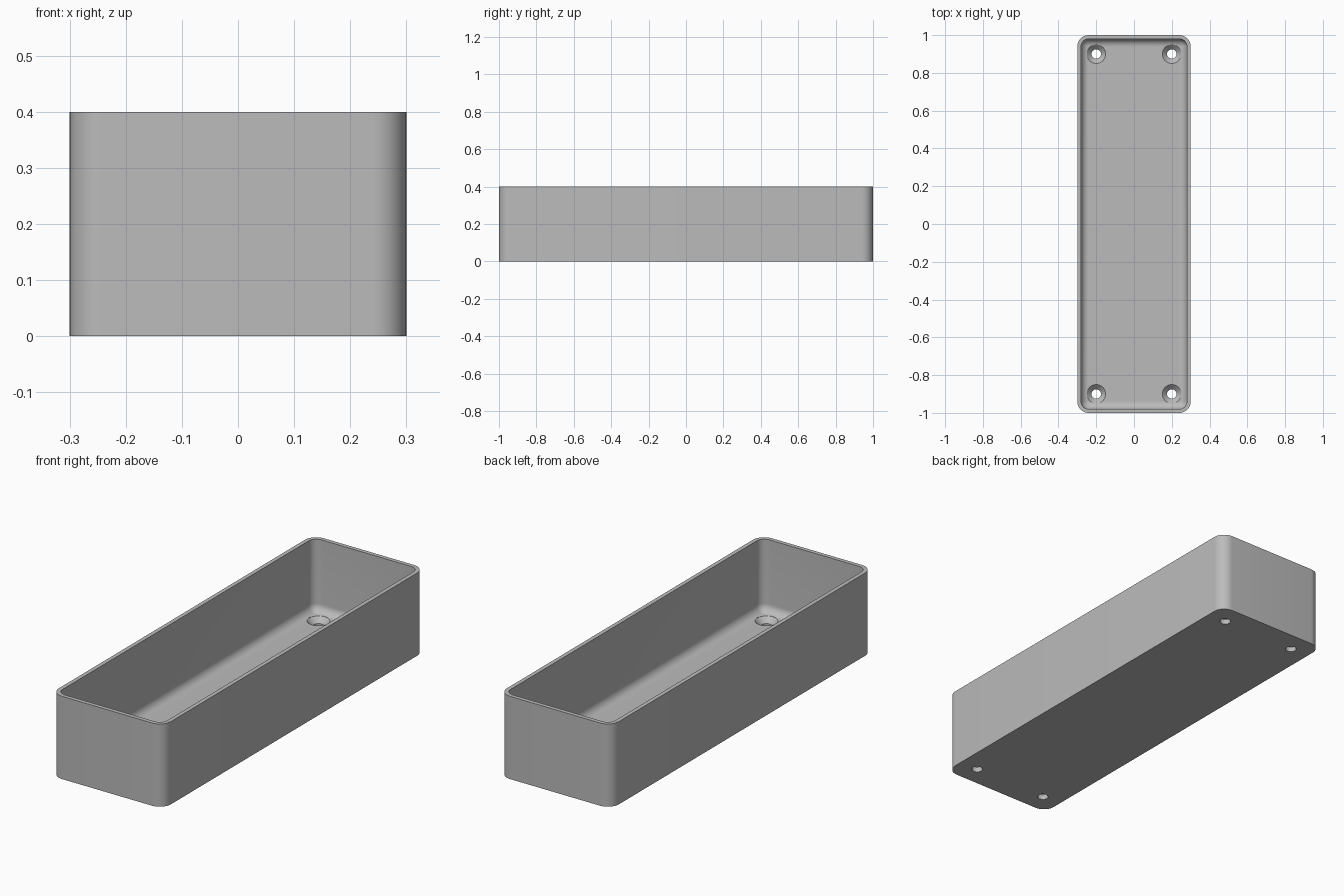
import bpy, bmesh
from math import sin, cos, pi, radians

cube = bpy.data.objects.get("Cube")
if cube:
    bpy.data.objects.remove(cube, do_unlink=True)

HALF_X, HALF_Y, HEIGHT = 0.3, 1.0, 0.4
CORNER, WALL, FLOOR, FILLET = 0.06, 0.02, 0.05, 0.04
STEPS = 10

grey = bpy.data.materials.new("plain grey")
grey.use_nodes = True
colour = (0.5, 0.5, 0.5, 1)
grey.diffuse_color = colour
grey.node_tree.nodes["Principled BSDF"].inputs["Base Color"].default_value = colour


def new_object(name, bm):
    bmesh.ops.recalc_face_normals(bm, faces=bm.faces)
    mesh = bpy.data.meshes.new(name)
    bm.to_mesh(mesh)
    bm.free()
    mesh.materials.append(grey)
    obj = bpy.data.objects.new(name, mesh)
    bpy.context.collection.objects.link(obj)
    return obj


def loft(name, rings):
    """Join equal-length rings of points and cap both ends."""
    bm = bmesh.new()
    loops = [[bm.verts.new(p) for p in ring] for ring in rings]
    n = len(loops[0])
    for low, high in zip(loops, loops[1:]):
        for i in range(n):
            j = (i + 1) % n
            bm.faces.new((low[i], low[j], high[j], high[i]))
    bm.faces.new(loops[0])
    bm.faces.new(loops[-1])
    bmesh.ops.remove_doubles(bm, verts=bm.verts, dist=0.0001)
    return new_object(name, bm)


def rounded_rectangle(inset, z):
    r = max(CORNER - inset, 0)
    points = []
    for quarter, (sx, sy) in enumerate(((1, 1), (-1, 1), (-1, -1), (1, -1))):
        for k in range(STEPS + 1):
            a = (quarter + k / STEPS) * pi / 2
            points.append((sx * (HALF_X - CORNER) + r * cos(a),
                           sy * (HALF_Y - CORNER) + r * sin(a), z))
    return points


def circle(x, y, r, z, n=32):
    return [(x + r * cos(2 * pi * i / n), y + r * sin(2 * pi * i / n), z)
            for i in range(n)]


# Tray: outer wall, rim, inner wall and filleted floor
rings = [rounded_rectangle(0, 0), rounded_rectangle(0, HEIGHT),
         rounded_rectangle(WALL, HEIGHT)]
for k in range(STEPS + 1):
    a = k / STEPS * pi / 2
    rings.append(rounded_rectangle(WALL + FILLET * (1 - cos(a)),
                                   FLOOR + FILLET * (1 - sin(a))))
tray = loft("tray", rings)

# Countersunk screw holes in the floor corners
hole_profile = ((0.025, -0.05), (0.025, 0.025), (0.05, FLOOR), (0.05, 0.12))
for x in (-0.2, 0.2):
    for y in (-0.9, 0.9):
        cutter = loft("hole_cutter", [circle(x, y, r, z) for r, z in hole_profile])
        cutter.hide_render = True
        cut = tray.modifiers.new("screw_hole", 'BOOLEAN')
        cut.operation = 'DIFFERENCE'
        cut.solver = 'EXACT'
        cut.object = cutter
        bpy.context.view_layer.objects.active = tray
        bpy.ops.object.modifier_apply(modifier=cut.name)
        bpy.data.objects.remove(cutter, do_unlink=True)

# Smooth the rounded areas, keep the edges crisp
bpy.ops.object.select_all(action='DESELECT')
tray.select_set(True)
bpy.context.view_layer.objects.active = tray
bpy.ops.object.shade_smooth_by_angle(angle=radians(30))
